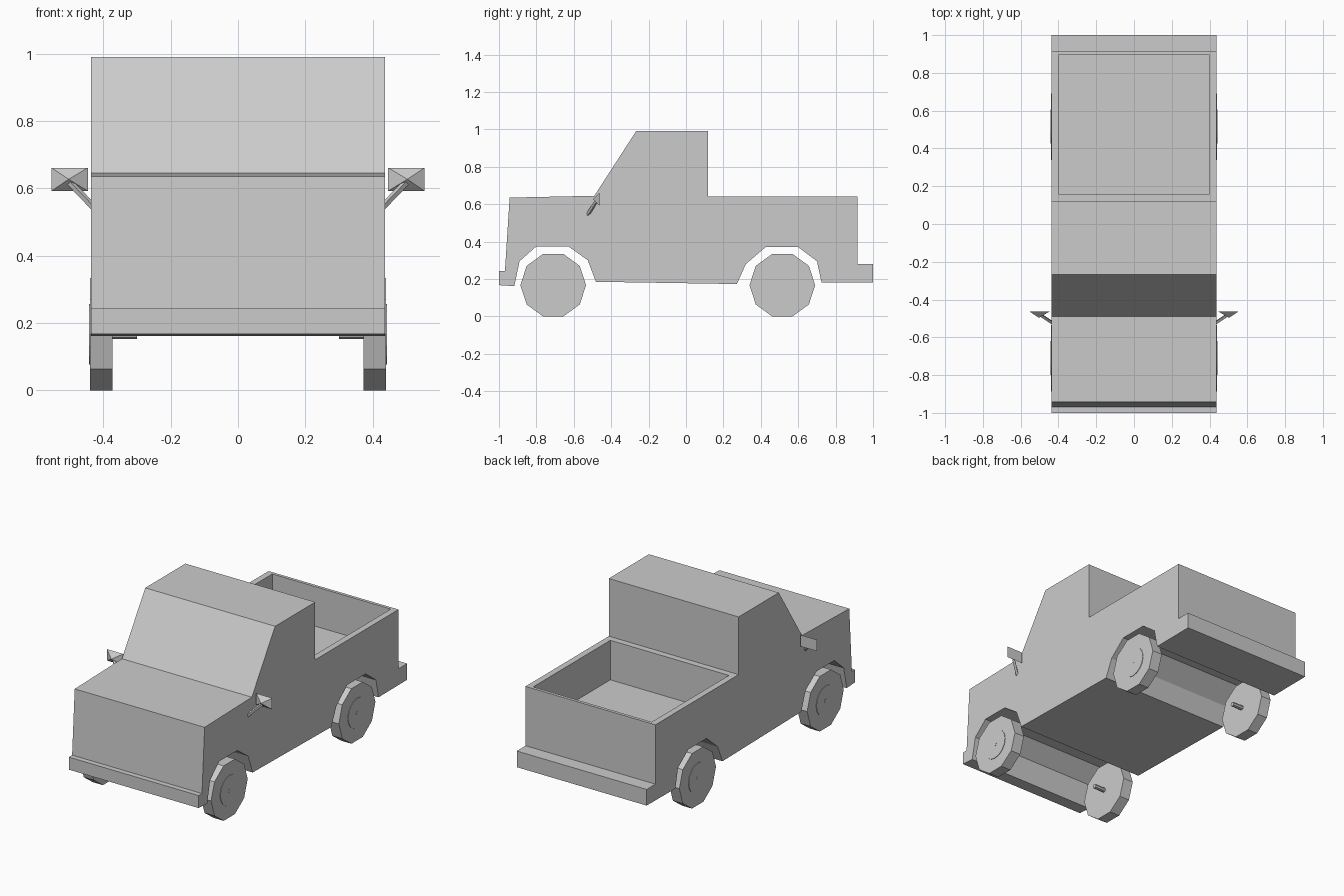
import bpy, bmesh, math
from mathutils import Vector

if "Cube" in bpy.data.objects:
    bpy.data.objects.remove(bpy.data.objects["Cube"])

W = 0.436          # half width of the body
BED_FLOOR = 0.40


def add_object(name, bm):
    bmesh.ops.recalc_face_normals(bm, faces=bm.faces)
    mesh = bpy.data.meshes.new(name)
    bm.to_mesh(mesh)
    bm.free()
    obj = bpy.data.objects.new(name, mesh)
    bpy.context.collection.objects.link(obj)
    return obj


def rod(name, a, b, radius, sides, spin=0.0):
    """Flat-sided cylinder from point a to point b."""
    a, b = Vector(a), Vector(b)
    bpy.ops.mesh.primitive_cylinder_add(vertices=sides, radius=radius, depth=(b - a).length)
    obj = bpy.context.object
    obj.name = name
    turn = Vector((0, 0, 1)).rotation_difference(b - a).to_matrix().to_4x4()
    obj.data.transform(turn)
    if spin:
        obj.rotation_euler.x = spin
    obj.location = (a + b) / 2
    return obj


# Body: side outline with bumpers and wheel arches, extruded across the width
outline = [(-1.0, 0.167), (-1.0, 0.243), (-0.968, 0.243), (-0.943, 0.635),
           (-0.49, 0.645), (-0.267, 0.99), (0.118, 0.99), (0.118, 0.64),
           (0.916, 0.64), (0.916, 0.28), (1.0, 0.28), (1.0, 0.182),
           (0.725, 0.18), (0.70, 0.295), (0.60, 0.37), (0.425, 0.37),
           (0.32, 0.28), (0.272, 0.173), (-0.482, 0.185), (-0.525, 0.30),
           (-0.63, 0.375), (-0.80, 0.375), (-0.89, 0.295), (-0.918, 0.162)]
bm = bmesh.new()
side = bm.faces.new([bm.verts.new((-W, y, z)) for y, z in outline])
new = bmesh.ops.extrude_face_region(bm, geom=[side])["geom"]
bmesh.ops.translate(bm, vec=(2 * W, 0, 0),
                    verts=[v for v in new if isinstance(v, bmesh.types.BMVert)])
bmesh.ops.recalc_face_normals(bm, faces=bm.faces)

# Cargo bed: inset the deck and sink it
deck = next(f for f in bm.faces
            if len(f.verts) == 4 and all(abs(v.co.z - 0.64) < 0.001 for v in f.verts))
bmesh.ops.inset_individual(bm, faces=[deck], thickness=0.02)
for v in deck.verts:
    v.co.x = math.copysign(0.398, v.co.x)
    v.co.y = 0.157 if v.co.y < 0.5 else 0.897
bmesh.ops.inset_individual(bm, faces=[deck], thickness=0.0)
for v in deck.verts:
    v.co.z = BED_FLOOR
add_object("truck_body", bm)

for s, label in ((1, "right"), (-1, "left")):
    # Wheels: ten-sided tyre standing on a flat, hub disc and axle stub
    for y, end in ((-0.71, "front"), (0.515, "rear")):
        tag = f"{end}_{label}"
        z = 0.167
        rod(f"tyre_{tag}", (s * 0.372, y, z), (s * 0.439, y, z), 0.1755, 10)
        rod(f"hub_{tag}", (s * 0.42, y, z), (s * 0.442, y, z), 0.09, 16)
        rod(f"axle_stub_{tag}", (s * 0.30, y, z), (s * 0.443, y, z), 0.014, 8)

    # Wing mirrors: flat back with a pyramid pointing forward, on a slanted arm
    bm = bmesh.new()
    back = [bm.verts.new((s * x, -0.463, z)) for x, z in
            ((0.446, 0.592), (0.554, 0.592), (0.554, 0.661), (0.446, 0.661))]
    tip = bm.verts.new((s * 0.503, -0.497, 0.627))
    bm.faces.new(back)
    for i in range(4):
        bm.faces.new((back[i], back[(i + 1) % 4], tip))
    add_object(f"mirror_{label}", bm)
    rod(f"mirror_arm_{label}", (s * 0.425, -0.528, 0.54), (s * 0.50, -0.478, 0.618), 0.01, 4)

# Settle each tyre on a flat side rather than a corner
for obj in bpy.context.collection.objects:
    if obj.name.startswith("tyre"):
        zs = [v.co.z for v in obj.data.vertices]
        if max(zs) > 0.17:
            obj.rotation_euler.x = math.pi / 10
